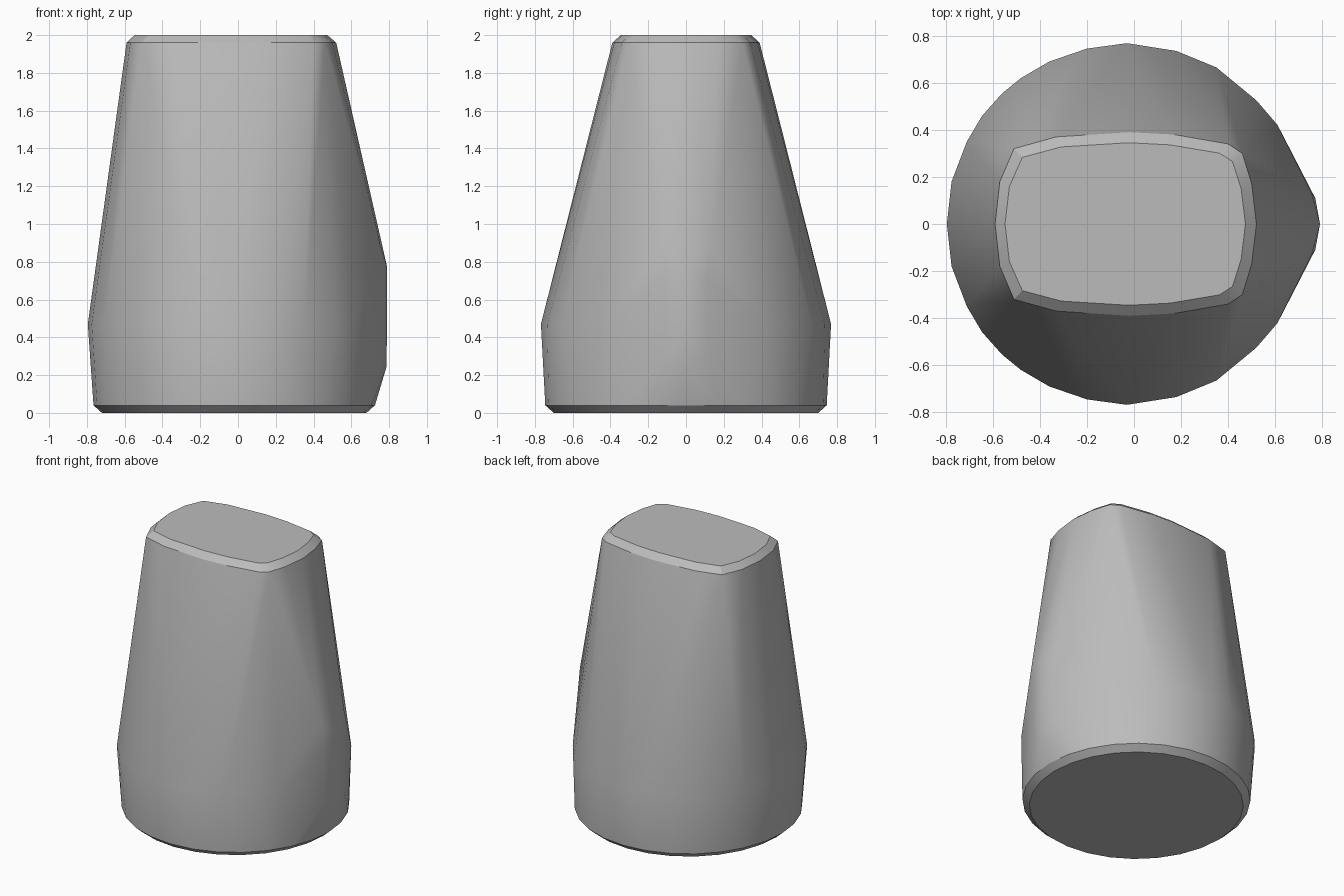
import bpy, bmesh, math

cube = bpy.data.objects.get("Cube")
if cube:
    bpy.data.objects.remove(cube, do_unlink=True)

# One plain grey
grey = bpy.data.materials.new("plain_grey")
grey.use_nodes = True
grey.diffuse_color = (0.5, 0.5, 0.5, 1)
grey.node_tree.nodes["Principled BSDF"].inputs["Base Color"].default_value = (0.5, 0.5, 0.5, 1)

# Half outlines (y >= 0), mirrored across y
rim = [(-.59, 0), (-.57, .18), (-.51, .32), (-.33, .37), (-.02, .39),
       (.17, .38), (.40, .34), (.46, .30), (.50, .17), (.52, 0)]
waist = [(-.795, 0), (-.775, .18), (-.71, .35), (-.645, .46), (-.56, .555), (-.48, .62),
         (-.36, .69), (-.2, .745), (-.03, .768), (.18, .735), (.35, .665), (.52, .525), (.61, .42)]
nose = [(.755, .13, .88), (.79, 0, .77), (.77, .11, .7), (.77, .11, .3), (.79, 0, .47), (.785, 0, .24)]


def circle(radius):
    steps = 14
    return [(-.02 + radius * math.cos(math.pi * i / steps),
             radius * math.sin(math.pi * i / steps)) for i in range(steps + 1)]


points = [(x, y, 1.96) for x, y in rim]
points += [(x * .92 - .005, y * .885, 2) for x, y in rim]
points += [(x, y, .47) for x, y in waist]
points += [(x, y, .04) for x, y in circle(.745)]
points += [(x, y, 0) for x, y in circle(.70)]
points += nose

# Body as the convex skin around all outlines
bm = bmesh.new()
for x, y, z in points:
    bm.verts.new((x, y, z))
    if y > .001:
        bm.verts.new((x, -y, z))
hull = bmesh.ops.convex_hull(bm, input=bm.verts[:])
spare = {v for v in bm.verts if not v.link_faces}
bmesh.ops.delete(bm, geom=list(spare), context='VERTS')
bmesh.ops.dissolve_limit(bm, angle_limit=math.radians(1), verts=bm.verts[:], edges=bm.edges[:])
bmesh.ops.recalc_face_normals(bm, faces=bm.faces[:])

mesh = bpy.data.meshes.new("tapered_body")
bm.to_mesh(mesh)
bm.free()
mesh.materials.append(grey)
body = bpy.data.objects.new("tapered_body", mesh)
bpy.context.collection.objects.link(body)

# Smooth sides with crisp rims
bpy.ops.object.select_all(action='DESELECT')
body.select_set(True)
bpy.context.view_layer.objects.active = body
bpy.ops.object.shade_smooth_by_angle(angle=math.radians(30))
